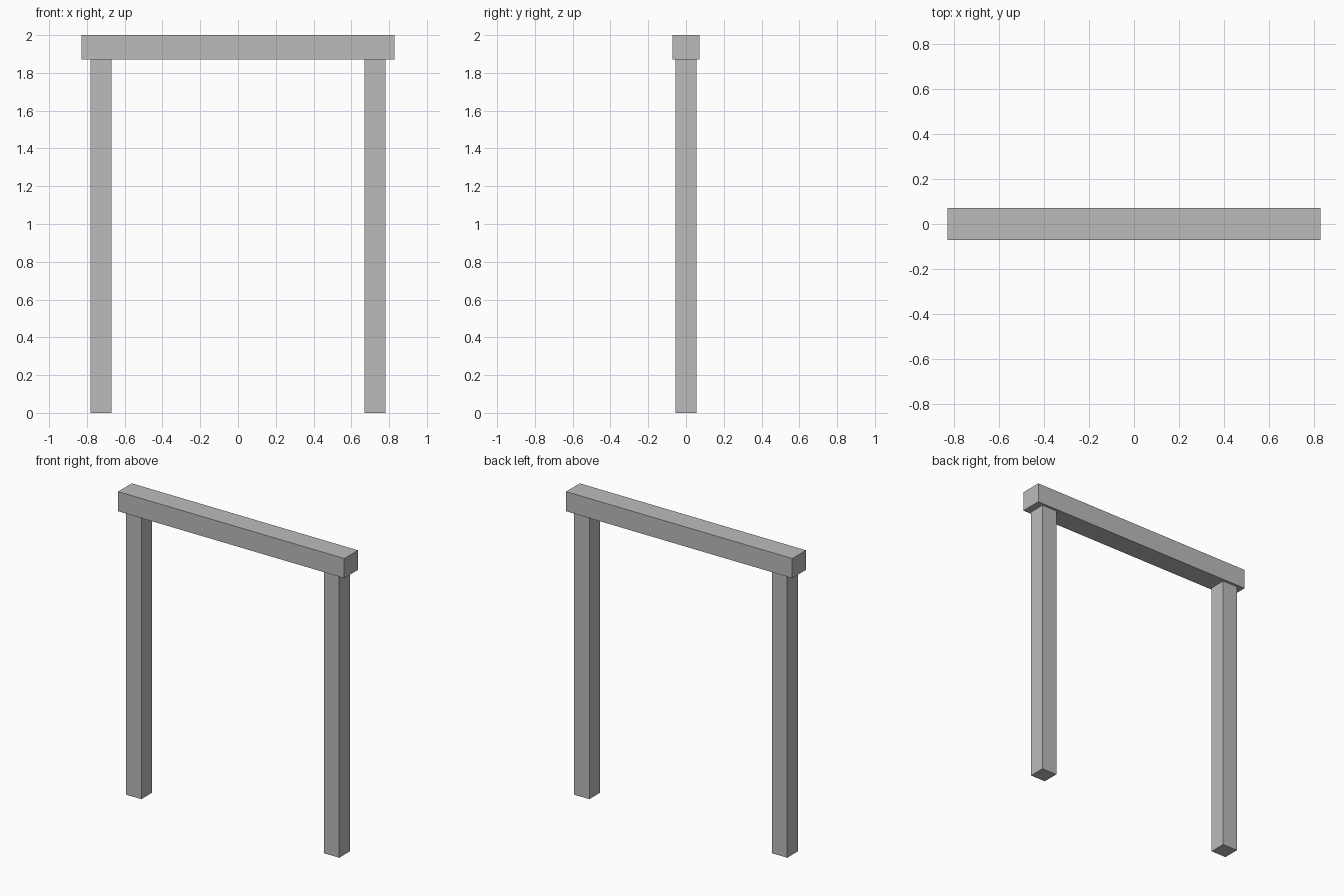
import bpy

if "Cube" in bpy.data.objects:
    bpy.data.objects.remove(bpy.data.objects["Cube"])

grey = bpy.data.materials.new("plain grey")
grey.diffuse_color = (0.5, 0.5, 0.5, 1)
grey.use_nodes = True
grey.node_tree.nodes["Principled BSDF"].inputs["Base Color"].default_value = grey.diffuse_color


def box(name, x, z0, z1, width, depth):
    bpy.ops.mesh.primitive_cube_add(size=1, location=(x, 0, (z0 + z1) / 2))
    ob = bpy.context.object
    ob.name = name
    ob.scale = (width, depth, z1 - z0)
    bpy.ops.object.transform_apply(location=False, rotation=False, scale=True)
    ob.data.materials.append(grey)
    return ob


# Two square posts
for side, sign in (("left", -1), ("right", 1)):
    box(side + "_post", sign * 0.725, 0, 1.87, 0.11, 0.11)

# Overhanging top beam
box("top_beam", 0, 1.87, 2.0, 1.656, 0.143)
